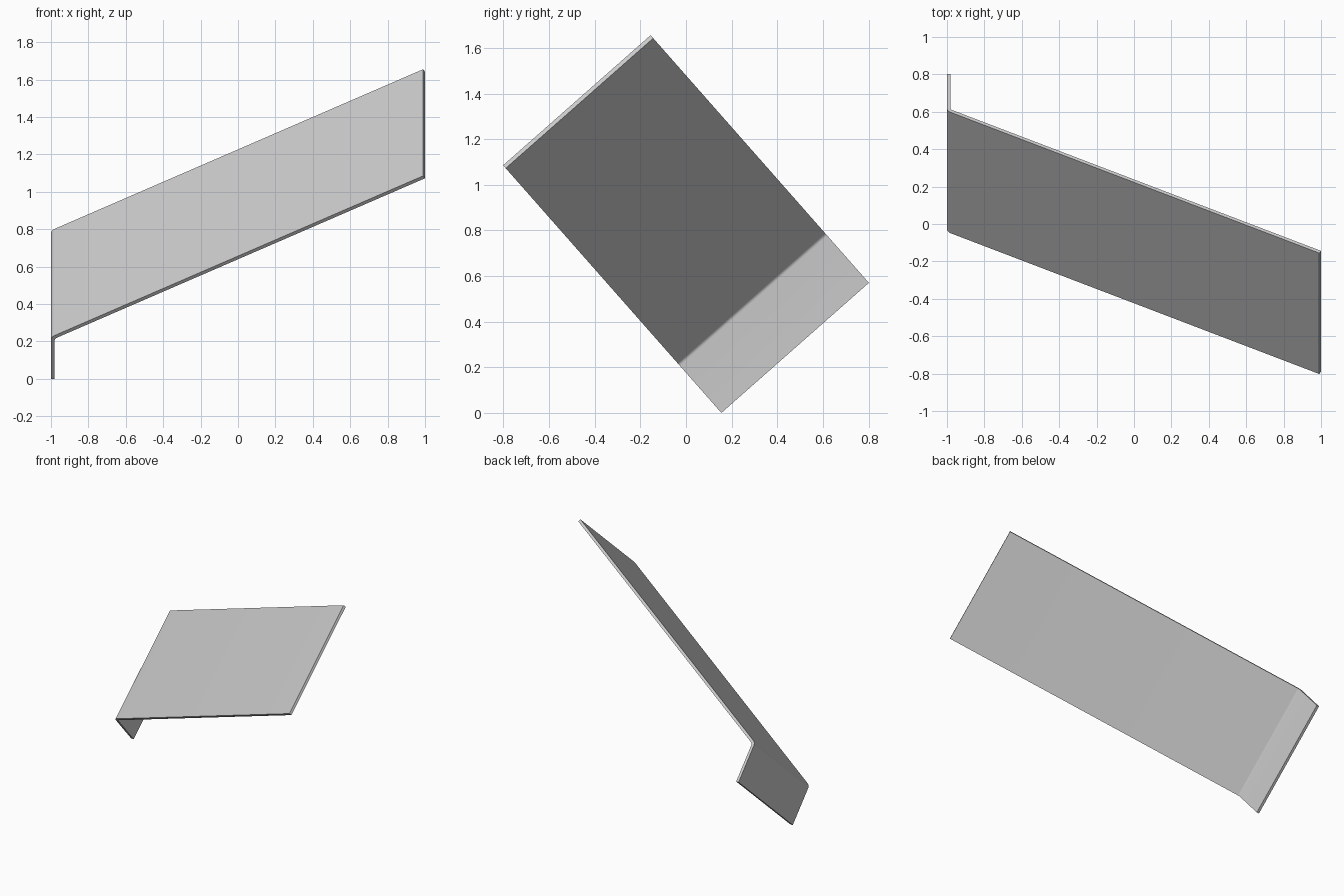
import bpy, bmesh, math
from mathutils import Vector

if "Cube" in bpy.data.objects:
    bpy.data.objects.remove(bpy.data.objects["Cube"])

T, R_IN, STEPS = 0.02, 0.02, 6      # sheet thickness, inside bend radius
WIDTH, HEIGHT = 0.862, 1.447        # across the sheet, total profile height
TILT = math.radians(41.4)           # whole bracket leans about x
R_OUT = R_IN + T
SLOPE = math.radians(30)

# Bent sheet profile in (x, v): short flange, 60 degree bend, long plate
tip = Vector((1 - T * math.sin(SLOPE), HEIGHT))
corner_v = HEIGHT - (tip.x + 1) * math.tan(SLOPE)
centre = Vector((-1 + R_OUT, corner_v - R_OUT * math.tan(SLOPE)))


def arc(radius):
    angles = [math.radians(180 - 60 * i / STEPS) for i in range(STEPS + 1)]
    return [centre + radius * Vector((math.cos(a), math.sin(a))) for a in angles]


outer = [Vector((-1, 0))] + arc(R_OUT) + [tip]
inner = [Vector((-1 + T, 0))] + arc(R_IN) + [Vector((1, HEIGHT - T * math.cos(SLOPE)))]
profile = outer + inner[::-1]

# Sweep the profile across the tilted width
up = Vector((0, -math.sin(TILT), math.cos(TILT)))
across = Vector((0, math.cos(TILT), math.sin(TILT)))
bm = bmesh.new()
face = bm.faces.new([bm.verts.new(Vector((p.x, 0, 0)) + up * p.y) for p in profile])
swept = bmesh.ops.extrude_face_region(bm, geom=[face])
bmesh.ops.translate(bm, vec=across * WIDTH,
                    verts=[e for e in swept["geom"] if isinstance(e, bmesh.types.BMVert)])
ys = [v.co.y for v in bm.verts]
bmesh.ops.translate(bm, vec=(0, -(min(ys) + max(ys)) / 2, 0), verts=bm.verts)
bmesh.ops.recalc_face_normals(bm, faces=bm.faces)

mesh = bpy.data.meshes.new("bent_plate")
bm.to_mesh(mesh)
bm.free()
plate = bpy.data.objects.new("bent_plate", mesh)
bpy.context.collection.objects.link(plate)

# Smooth bend, crisp sheet edges
bpy.context.view_layer.objects.active = plate
plate.select_set(True)
bpy.ops.object.shade_smooth_by_angle(angle=math.radians(30))
